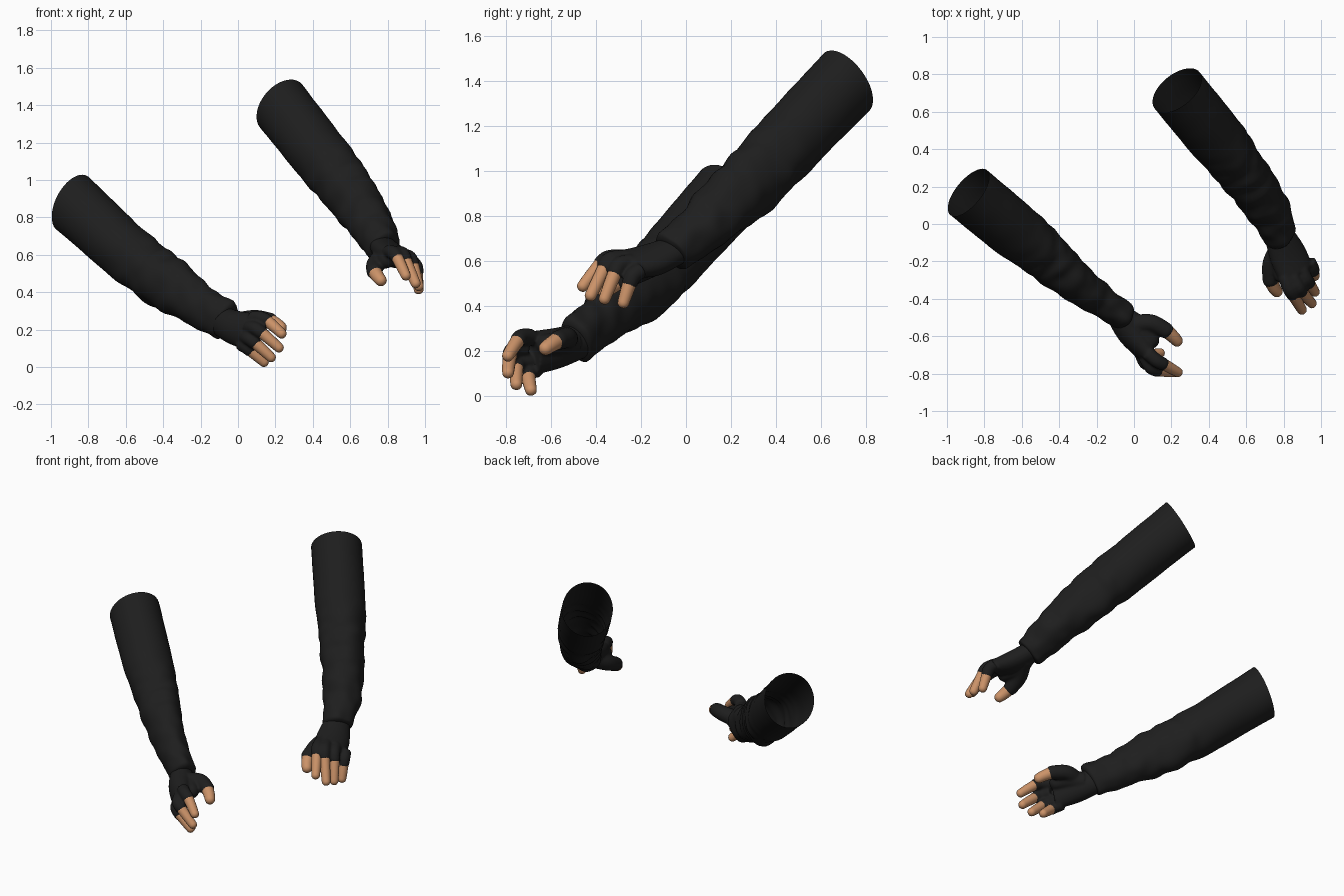
import bpy
import math
from mathutils import Vector, noise

cube = bpy.data.objects.get("Cube")
if cube:
    bpy.data.objects.remove(cube, do_unlink=True)


def make_material(name, color):
    mat = bpy.data.materials.new(name)
    mat.use_nodes = True
    mat.diffuse_color = color
    bsdf = mat.node_tree.nodes["Principled BSDF"]
    bsdf.inputs["Base Color"].default_value = color
    bsdf.inputs["Roughness"].default_value = 0.8
    return mat


BLACK = make_material("black fabric", (0.013, 0.013, 0.013, 1))
SKIN = make_material("tan skin", (0.6, 0.29, 0.14, 1))


def smooth_path(stations, steps):
    """Catmull-Rom resampling of (centre, half width, half depth) stations."""
    rows = [Vector((*c, w, d)) for c, w, d in stations]
    rows = [rows[0] * 2 - rows[1]] + rows + [rows[-1] * 2 - rows[-2]]
    out = []
    for p, q, r, s in zip(rows, rows[1:], rows[2:], rows[3:]):
        for i in range(steps):
            t = i / steps
            out.append((q * 2 + (r - p) * t + (p * 2 - q * 5 + r * 4 - s) * t ** 2
                        + (q * 3 - p - r * 3 + s) * t ** 3) / 2)
    out.append(rows[-2])
    return [(Vector(v[:3]), v[3], v[4]) for v in out]


def loft(rings, side, sides=16, wrinkle=0.0, rim_tilt=0.0, cap_start=True):
    """Elliptical rings along a path, returned as vertices and faces."""
    verts, faces, travelled = [], [], 0.0
    for i, (c, w, d) in enumerate(rings):
        before, after = rings[max(i - 1, 0)][0], rings[min(i + 1, len(rings) - 1)][0]
        axis = (after - before).normalized()
        u = (side - axis * side.dot(axis)).normalized()
        v = axis.cross(u)
        travelled += (c - before).length if i else 0
        fold = wrinkle * min(1, max(0.1, (travelled - 0.35) * 4))
        tilt = rim_tilt * max(0, 1 - travelled / 0.25)
        for k in range(sides):
            a = math.tau * k / sides
            ripple = noise.noise((math.cos(a) * 1.3, math.sin(a) * 1.3, travelled * 12))
            s = 1 + fold * ripple
            verts.append(c + (u * math.cos(a) * w + v * math.sin(a) * d) * s
                         + axis * tilt * math.sin(a))
    for i in range(len(rings) - 1):
        for k in range(sides):
            n = (k + 1) % sides
            faces.append((i * sides + k, i * sides + n,
                          (i + 1) * sides + n, (i + 1) * sides + k))
    if cap_start:
        faces.append(tuple(reversed(range(sides))))
    last = (len(rings) - 1) * sides
    faces.append(tuple(range(last, last + sides)))
    return verts, faces


def add_object(name, parts, mat):
    verts, faces = [], []
    for v, f in parts:
        base = len(verts)
        verts += v
        faces += [tuple(i + base for i in face) for face in f]
    mesh = bpy.data.meshes.new(name)
    mesh.from_pydata(verts, [], faces)
    mesh.materials.append(mat)
    mesh.polygons.foreach_set("use_smooth", [True] * len(mesh.polygons))
    obj = bpy.data.objects.new(name, mesh)
    bpy.context.scene.collection.objects.link(obj)
    return obj


def digit_rings(points, radius, taper=1.0):
    """Tapered round tube with a domed tip at the last point."""
    n = len(points) - 1
    stations = [(p, radius * (1 + (taper - 1) * i / n), radius * (1 + (taper - 1) * i / n))
                for i, p in enumerate(points)]
    rings = smooth_path(stations, 5)
    end, r, _ = rings[-1]
    axis = (end - rings[-2][0]).normalized()
    for a in (25, 50, 70, 85):
        t = math.radians(a)
        rings.append((end + axis * r * math.sin(t) * 0.9, r * math.cos(t), r * math.cos(t)))
    return rings


def build_arm(prefix, sleeve, rim_tilt, palm, thumb_mound, digits):
    # Sleeve: open at the shoulder end, gathered in at the cuff
    axis = Vector(sleeve[-1][0]) - Vector(sleeve[0][0])
    level = axis.cross(Vector((0, 0, 1)))
    rings = smooth_path(sleeve, 12)
    c, w, d = rings[-1]
    step = axis.normalized() * 0.012
    rings += [(c + step, w * 0.93, d * 0.93), (c + step * 1.3, w * 0.6, d * 0.6)]
    add_object(prefix + "_sleeve",
               [loft(rings, level, 40, 0.11, rim_tilt, cap_start=False)], BLACK)

    # Fingerless glove: palm, thumb mound and finger stalls fused together
    across = Vector(digits["index"][0]) - Vector(digits["little"][0])
    skew = Vector((0.3, 0.5, 0.8))
    parts = [loft(smooth_path(palm, 4), across, 24),
             loft(digit_rings(thumb_mound, 0.058, 0.8), skew)]
    for name, pts in digits.items():
        thumb = name == "thumb"
        radius = 0.052 if thumb else 0.038
        parts.append(loft(digit_rings(pts[:-1], radius, 0.85 if thumb else 0.95), skew))
    glove = add_object(prefix + "_glove", parts, BLACK)
    fuse = glove.modifiers.new("fuse", "REMESH")
    fuse.mode = "VOXEL"
    fuse.voxel_size = 0.007
    fuse.use_smooth_shade = True
    soften = glove.modifiers.new("soften", "SMOOTH")
    soften.factor = 0.5
    soften.iterations = 8

    # Bare fingertips
    for name, pts in digits.items():
        radius = 0.038 if name == "thumb" else 0.032
        start, tip = Vector(pts[-2]), Vector(pts[-1])
        bend = start.lerp(tip, 0.55) + (start - Vector(pts[-3])) * 0.06
        add_object(prefix + "_" + name + "_tip",
                   [loft(digit_rings([start, bend, tip], radius, 0.82), skew)], SKIN)


# Right arm, reaching forward with the palm turned inward
build_arm(
    "right",
    sleeve=[((-0.885, 0.168, 0.876), 0.155, 0.163),
            ((-0.62, -0.05, 0.633), 0.15, 0.152),
            ((-0.475, -0.165, 0.51), 0.132, 0.152),
            ((-0.35, -0.28, 0.428), 0.113, 0.145),
            ((-0.2, -0.395, 0.322), 0.09, 0.118),
            ((-0.07, -0.485, 0.252), 0.076, 0.108)],
    rim_tilt=0.033,
    palm=[((-0.1, -0.455, 0.25), 0.078, 0.064),
          ((-0.02, -0.575, 0.212), 0.092, 0.075),
          ((0.06, -0.682, 0.19), 0.1, 0.055)],
    thumb_mound=[(-0.03, -0.51, 0.235), (0.045, -0.56, 0.235), (0.092, -0.625, 0.228)],
    digits={
        "thumb": [(-0.01, -0.54, 0.24), (0.09, -0.53, 0.258),
                  (0.172, -0.57, 0.247), (0.231, -0.626, 0.21)],
        "index": [(0.075, -0.69, 0.262), (0.12, -0.73, 0.262),
                  (0.155, -0.748, 0.248), (0.235, -0.793, 0.177)],
        "middle": [(0.06, -0.71, 0.212), (0.09, -0.765, 0.207),
                   (0.125, -0.783, 0.185), (0.22, -0.792, 0.102)],
        "ring": [(0.04, -0.695, 0.16), (0.06, -0.74, 0.152),
                 (0.09, -0.755, 0.13), (0.178, -0.755, 0.05)],
        "little": [(0.02, -0.655, 0.12), (0.04, -0.695, 0.11),
                   (0.065, -0.703, 0.09), (0.14, -0.69, 0.025)],
    })

# Left arm, held higher with the palm turned down
build_arm(
    "left",
    sleeve=[((0.23, 0.714, 1.396), 0.155, 0.163),
            ((0.455, 0.44, 1.11), 0.152, 0.156),
            ((0.565, 0.3, 0.965), 0.135, 0.153),
            ((0.66, 0.17, 0.84), 0.126, 0.135),
            ((0.728, 0.055, 0.732), 0.113, 0.116),
            ((0.775, -0.06, 0.645), 0.088, 0.096)],
    rim_tilt=0.022,
    palm=[((0.765, -0.04, 0.65), 0.078, 0.062),
          ((0.82, -0.16, 0.602), 0.103, 0.066),
          ((0.868, -0.265, 0.588), 0.102, 0.052)],
    thumb_mound=[(0.785, -0.09, 0.61), (0.772, -0.17, 0.58), (0.795, -0.275, 0.573)],
    digits={
        "thumb": [(0.78, -0.12, 0.595), (0.735, -0.21, 0.55),
                  (0.73, -0.3, 0.51), (0.765, -0.362, 0.462)],
        "index": [(0.805, -0.28, 0.615), (0.83, -0.345, 0.612),
                  (0.85, -0.378, 0.588), (0.898, -0.46, 0.487)],
        "middle": [(0.85, -0.28, 0.613), (0.88, -0.338, 0.605),
                   (0.895, -0.36, 0.573), (0.951, -0.425, 0.445)],
        "ring": [(0.895, -0.245, 0.595), (0.92, -0.295, 0.583),
                 (0.935, -0.315, 0.55), (0.967, -0.363, 0.43)],
        "little": [(0.935, -0.2, 0.56), (0.953, -0.235, 0.535),
                   (0.957, -0.25, 0.503), (0.966, -0.279, 0.413)],
    })
